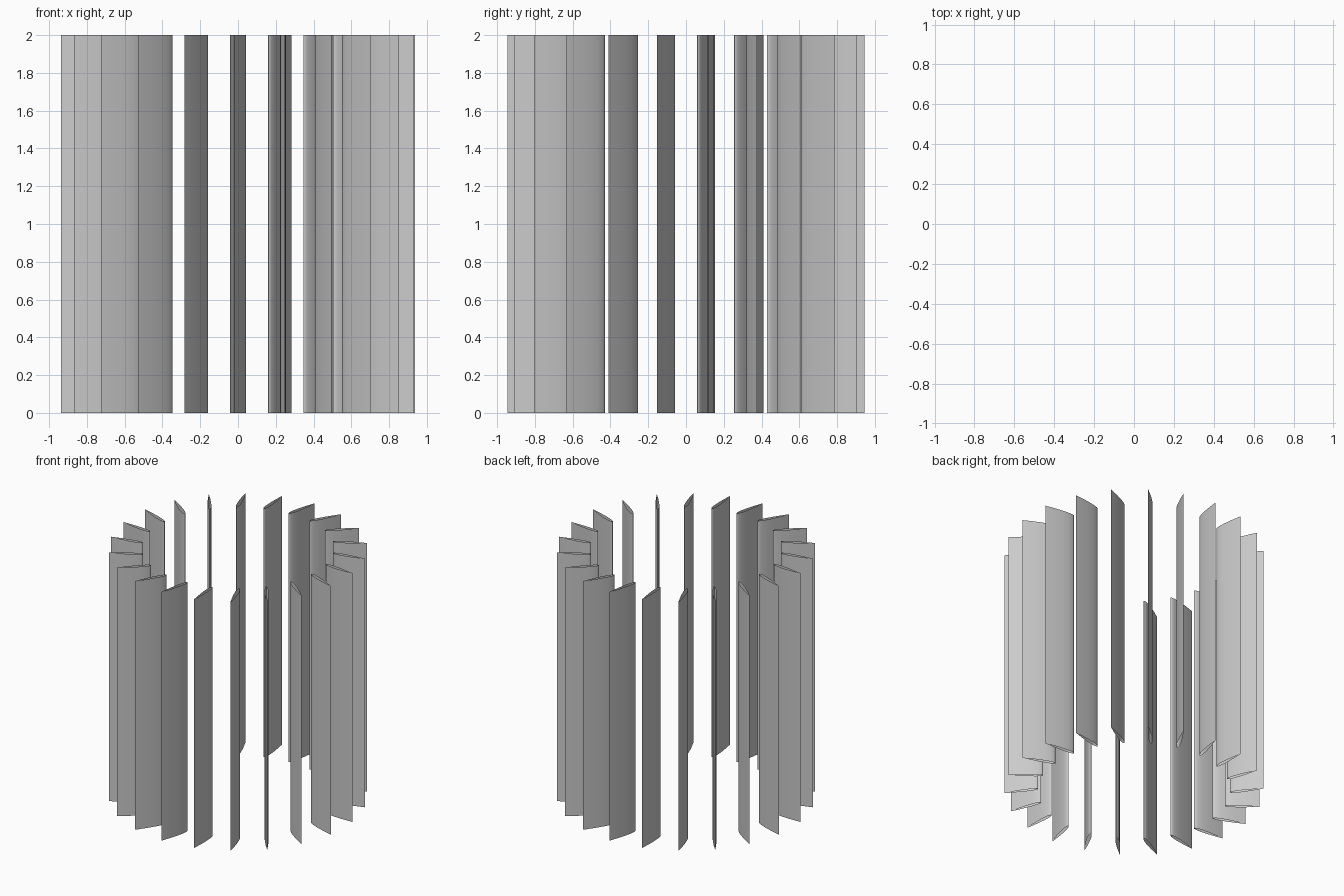
import bpy, bmesh, math
from mathutils import Vector

if "Cube" in bpy.data.objects:
    bpy.data.objects.remove(bpy.data.objects["Cube"])

BLADES = 22
HEIGHT = 2.0
R_OUT, R_IN = 0.945, 0.70
A_OUT, A_IN = math.radians(-1.1), math.radians(3.1)
THICK = 0.11
STEPS = 12


def polar(r, a):
    return Vector((r * math.cos(a), r * math.sin(a)))


def half_thickness(t):
    # slim symmetric foil, thicker towards the inner end, closed tail
    return 5 * THICK * (0.2969 * math.sqrt(t) - 0.126 * t - 0.3516 * t**2
                        + 0.2843 * t**3 - 0.1036 * t**4)


def blade_profile(angle):
    inner, outer = polar(R_IN, angle + A_IN), polar(R_OUT, angle + A_OUT)
    chord = outer - inner
    side = Vector((-chord.y, chord.x))
    ts = [(1 - math.cos(math.pi * i / STEPS)) / 2 for i in range(STEPS + 1)]
    left = [inner + chord * t + side * half_thickness(t) for t in ts]
    right = [inner + chord * t - side * half_thickness(t) for t in ts]
    return left + right[-2:0:-1]


# Upright blades: open-ended foil tubes, skewed slightly from radial
for k in range(BLADES):
    bm = bmesh.new()
    pts = blade_profile(-math.pi / 2 + k * 2 * math.pi / BLADES)
    low = [bm.verts.new((p.x, p.y, 0)) for p in pts]
    top = [bm.verts.new((p.x, p.y, HEIGHT)) for p in pts]
    n = len(pts)
    for i in range(n):
        j = (i + 1) % n
        bm.faces.new((low[j], low[i], top[i], top[j]))
    mesh = bpy.data.meshes.new("blade")
    bm.to_mesh(mesh)
    bm.free()
    blade = bpy.data.objects.new(f"blade_{k + 1:02d}", mesh)
    bpy.context.collection.objects.link(blade)
    blade.select_set(True)
    bpy.context.view_layer.objects.active = blade

bpy.ops.object.shade_smooth_by_angle(angle=math.radians(40))
